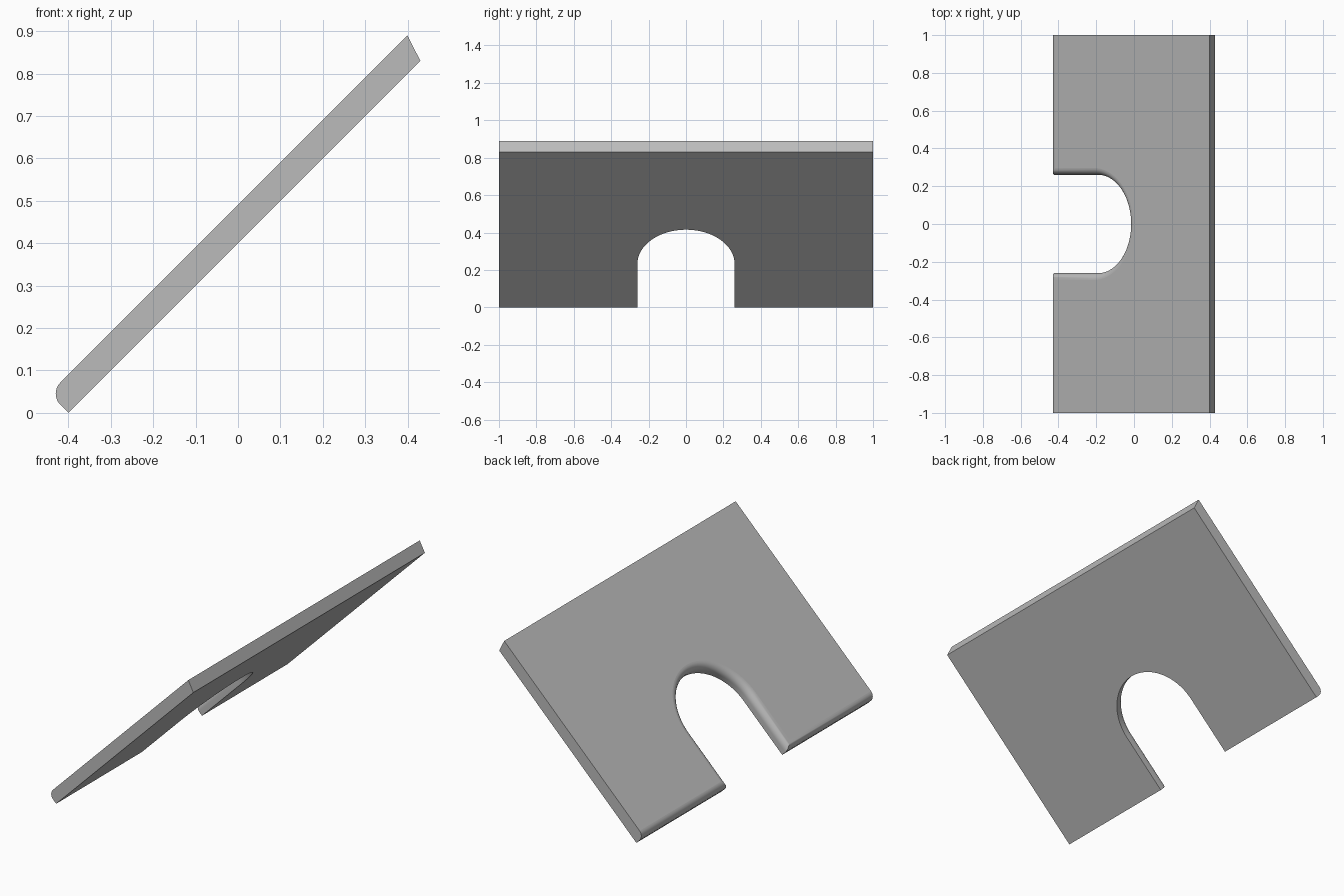
import bpy
import bmesh
from math import sin, cos, pi, sqrt, radians

if "Cube" in bpy.data.objects:
    bpy.data.objects.remove(bpy.data.objects["Cube"])

THICK, FILLET = 0.064, 0.037
HALF_WIDTH, LENGTH, END_SLANT = 1.0, 1.174, 0.021
SLOT_RADIUS, SLOT_CENTRE = 0.26, 0.327
ARC_STEPS, FILLET_STEPS = 48, 8

grey = bpy.data.materials.new("plain_grey")
grey.use_nodes = True
colour = (0.5, 0.5, 0.5, 1)
grey.diffuse_color = colour
grey.node_tree.nodes["Principled BSDF"].inputs["Base Color"].default_value = colour


def outline(inset):
    """Plate outline as (across, along), inset at the lower end and the slot."""
    r = SLOT_RADIUS + inset
    arc = [(-r * cos(pi * i / ARC_STEPS), SLOT_CENTRE + r * sin(pi * i / ARC_STEPS))
           for i in range(ARC_STEPS + 1)]
    return [(HALF_WIDTH, inset), (HALF_WIDTH, LENGTH), (-HALF_WIDTH, LENGTH),
            (-HALF_WIDTH, inset), (-r, inset)] + arc + [(r, inset)]


def ring(bm, inset, height):
    """Place one outline at a height on the plate tilted by 45 degrees."""
    verts = []
    for y, u in outline(inset):
        if u == LENGTH:
            u += END_SLANT * height / THICK
        verts.append(bm.verts.new(((u - height) / sqrt(2) - 0.4, y, (u + height) / sqrt(2))))
    return verts


# Slotted plate: straight wall, then a rounded upper edge
bm = bmesh.new()
levels = [(0, 0)]
for i in range(FILLET_STEPS + 1):
    a = pi / 2 * i / FILLET_STEPS
    levels.append((FILLET * (1 - cos(a)), THICK - FILLET * (1 - sin(a))))
rings = [ring(bm, *level) for level in levels]
for low, high in zip(rings, rings[1:]):
    for i in range(len(low)):
        j = (i + 1) % len(low)
        bm.faces.new((low[i], low[j], high[j], high[i]))
bm.faces.new(rings[0])
bm.faces.new(rings[-1])
bmesh.ops.recalc_face_normals(bm, faces=bm.faces[:])

mesh = bpy.data.meshes.new("slotted_plate")
bm.to_mesh(mesh)
bm.free()
mesh.materials.append(grey)
plate = bpy.data.objects.new("slotted_plate", mesh)
bpy.context.collection.objects.link(plate)

# Smooth rounded edges, flat main faces
bpy.ops.object.select_all(action="DESELECT")
plate.select_set(True)
bpy.context.view_layer.objects.active = plate
bpy.ops.object.shade_smooth_by_angle(angle=radians(30))
for face in mesh.polygons:
    if len(face.vertices) > 4:
        face.use_smooth = False
